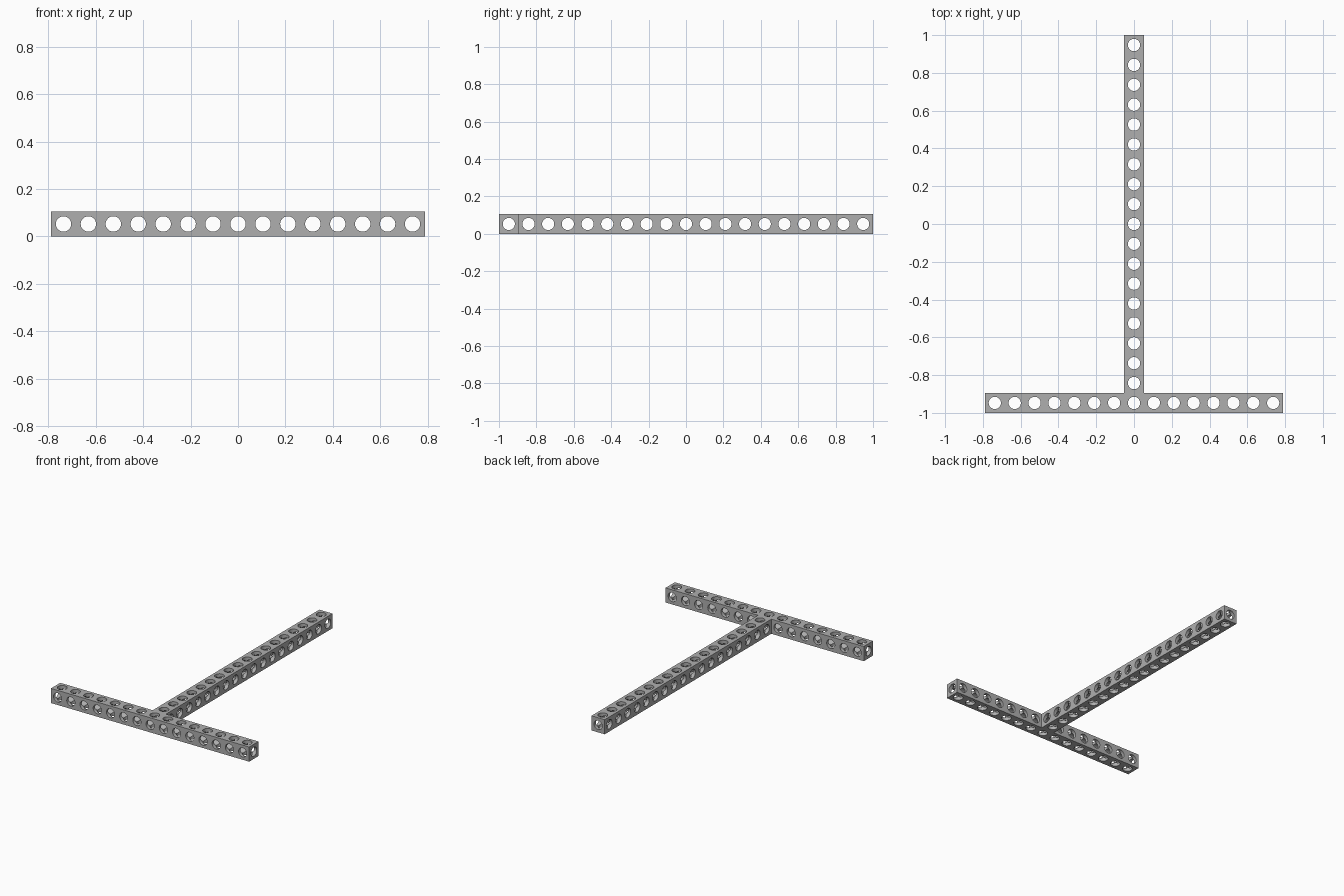
import bpy, bmesh, math
from mathutils import Vector

if "Cube" in bpy.data.objects:
    bpy.data.objects.remove(bpy.data.objects["Cube"], do_unlink=True)

CELL = 2 / 19          # hole pitch and beam width
HALF = CELL / 2
R = 0.0325             # bore radius
SIDES = 32             # multiple of 8, so bores meet exactly on their diagonals

grey = bpy.data.materials.new("grey")
grey.use_nodes = True
colour = (0.43, 0.43, 0.43, 1)
grey.diffuse_color = colour
grey.node_tree.nodes["Principled BSDF"].inputs["Base Color"].default_value = colour

# Grid cells: a front crossbar and a stem running backwards from its middle
crossbar = [(i, 0, 0) for i in range(-7, 8)]
stem = [(0, j, 0) for j in range(1, 19)]
occupied = set(crossbar + stem)


def add_side(bm, centre, axis, sign, capped):
    """Bore from one side of a cell to the crossing bores, with a plate if outside."""
    n, u, v = Vector(), Vector(), Vector()
    n[axis] = sign
    u[(axis + 1) % 3] = 1
    v[(axis + 2) % 3] = sign
    inner, rim, border = [], [], []
    for k in range(SIDES):
        a = 2 * math.pi * k / SIDES
        d = u * math.cos(a) + v * math.sin(a)
        reach = max(abs(math.cos(a)), abs(math.sin(a)))
        inner.append(bm.verts.new(centre + d * R + n * R * reach))
        rim.append(bm.verts.new(centre + d * R + n * HALF))
        if capped:
            border.append(bm.verts.new(centre + d * HALF / reach + n * HALF))
    for k in range(SIDES):
        m = (k + 1) % SIDES
        bm.faces.new((inner[k], rim[k], rim[m], inner[m]))
        if capped:
            bm.faces.new((rim[k], border[k], border[m], rim[m]))


def beam(name, cells):
    bm = bmesh.new()
    for c in cells:
        centre = Vector((c[0] * CELL, (c[1] - 9) * CELL, HALF))
        for axis in range(3):
            for sign in (-1, 1):
                near = list(c)
                near[axis] += sign
                add_side(bm, centre, axis, sign, tuple(near) not in occupied)
    bmesh.ops.remove_doubles(bm, verts=bm.verts, dist=0.0001)
    mesh = bpy.data.meshes.new(name)
    bm.to_mesh(mesh)
    bm.free()
    mesh.materials.append(grey)
    obj = bpy.data.objects.new(name, mesh)
    bpy.context.collection.objects.link(obj)
    bpy.ops.object.select_all(action='DESELECT')
    obj.select_set(True)
    bpy.context.view_layer.objects.active = obj
    bpy.ops.object.shade_smooth_by_angle(angle=math.radians(30))


beam("crossbar", crossbar)
beam("stem", stem)
